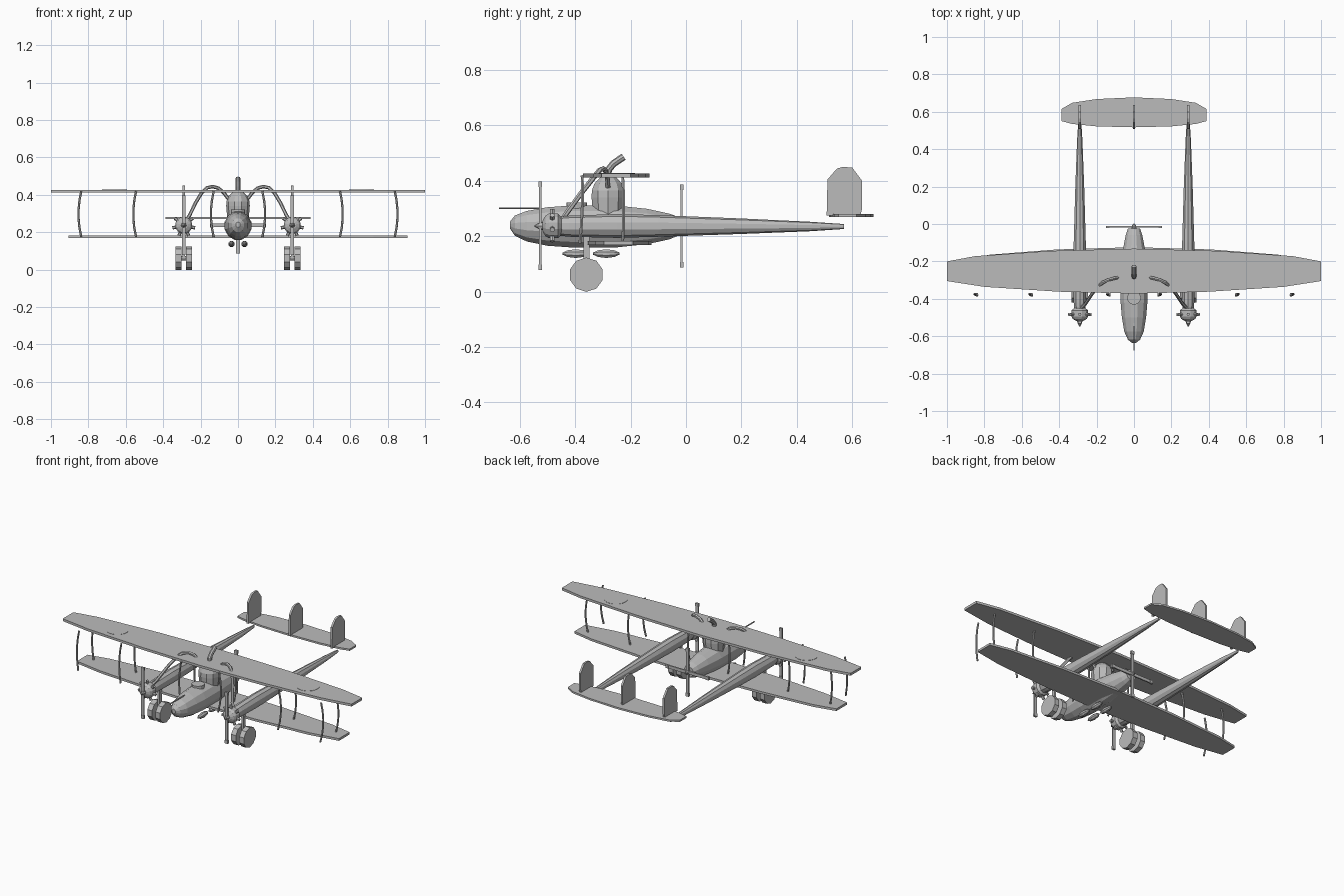
import bpy, bmesh, math
from mathutils import Vector, Matrix

if "Cube" in bpy.data.objects:
    bpy.data.objects.remove(bpy.data.objects["Cube"])

grey = bpy.data.materials.new("plain_grey")
grey.diffuse_color = (0.5, 0.5, 0.5, 1)
grey.use_nodes = True
grey.node_tree.nodes["Principled BSDF"].inputs["Base Color"].default_value = grey.diffuse_color


def finish(name, bm):
    bmesh.ops.recalc_face_normals(bm, faces=bm.faces)
    me = bpy.data.meshes.new(name)
    bm.to_mesh(me)
    bm.free()
    me.materials.append(grey)
    ob = bpy.data.objects.new(name, me)
    bpy.context.collection.objects.link(ob)
    return ob


def skin(name, rings):
    """Join rings of points into a closed body."""
    bm = bmesh.new()
    rows = [[bm.verts.new(p) for p in r] for r in rings]
    n = len(rows[0])
    for a, b in zip(rows, rows[1:]):
        for i in range(n):
            j = (i + 1) % n
            bm.faces.new((a[i], a[j], b[j], b[i]))
    bm.faces.new(rows[0])
    bm.faces.new(rows[-1])
    return finish(name, bm)


def body(name, x, stations, n=12):
    """Body along y from stations (y, half width, half height, centre z)."""
    rings = []
    for y, rx, rz, cz in stations:
        rings.append([(x + rx * math.cos(2 * math.pi * (i + .5) / n), y,
                       cz + rz * math.sin(2 * math.pi * (i + .5) / n)) for i in range(n)])
    return skin(name, rings)


def tube(name, pts, r, n=6):
    """Round tube along a path; r is one radius or one for each point."""
    pts = [Vector(p) for p in pts]
    rad = r if isinstance(r, (list, tuple)) else [r] * len(pts)
    rings = []
    for k, p in enumerate(pts):
        d = (pts[min(k + 1, len(pts) - 1)] - pts[max(k - 1, 0)]).normalized()
        ref = Vector((0, 1, 0)) if abs(d.y) < .9 else Vector((0, 0, 1))
        u = d.cross(ref).normalized()
        v = d.cross(u)
        rings.append([p + rad[k] * (u * math.cos(2 * math.pi * i / n) + v * math.sin(2 * math.pi * i / n))
                      for i in range(n)])
    return skin(name, rings)


def box(name, c, size, rot=None):
    bm = bmesh.new()
    m = Matrix.Translation(c) @ (rot or Matrix()) @ Matrix.Diagonal((*size, 1))
    bmesh.ops.create_cube(bm, size=1, matrix=m)
    return finish(name, bm)


def plate(name, half, z0, z1):
    """Horizontal plate from the right half of its outline."""
    full = half + [(-x, y) for x, y in reversed(half) if x > 0]
    return skin(name, [[(x, y, z) for x, y in full] for z in (z0, z1)])


def propeller(name, x, y, z, angles, radius):
    for k, a in enumerate(angles):
        rot = Matrix.Rotation(math.radians(a), 4, 'Y')
        off = rot @ Vector((0, 0, radius / 2))
        box(f"{name}_blade_{k}", Vector((x, y, z)) + off, (.019, .008, radius), rot)
        tip = rot @ Vector((0, 0, radius - .01))
        box(f"{name}_tip_{k}", Vector((x, y, z)) + tip, (.021, .013, .02), rot)


# Wings and tailplane
upper = [(0, -.372), (.4, -.362), (.8, -.336), (1, -.305), (1, -.2), (.85, -.172), (.45, -.144), (0, -.132)]
lower = [(x * .907, y + .008) for x, y in upper]
plate("upper_wing", upper, .412, .427)
plate("lower_wing", lower, .169, .183)
plate("tailplane", [(0, .517), (.2, .522), (.33, .535), (.388, .55), (.388, .615),
                    (.33, .648), (.2, .668), (0, .677)], .27, .281)

# Tail fins
fin = [(.508, .275), (.511, .405), (.545, .444), (.565, .45), (.6, .448), (.636, .4), (.636, .3), (.63, .275)]
for k, x in enumerate((-.29, 0, .29)):
    skin(f"tail_fin_{k}", [[(x + d, y, z) for y, z in fin] for d in (-.006, .006)])

# Central pod with rear pusher propeller
body("pod", 0, [(-.635, .012, .014, .24), (-.618, .034, .038, .238), (-.575, .054, .057, .236),
                (-.5, .067, .072, .235), (-.42, .074, .078, .235), (-.25, .074, .078, .235),
                (-.14, .062, .066, .235), (-.06, .046, .048, .235), (-.025, .034, .034, .236)])
tube("rear_hub", [(0, -.03, .237), (0, -.01, .237), (0, .004, .237)], [.014, .012, .002], 8)
propeller("rear_propeller", 0, -.016, .237, (0, 90, 180, 270), .15)

# Engine housing on top of the pod, with a bent chimney
tube("top_housing", [(0, -.281, z) for z in (.28, .34, .365, .39, .413)], [.058, .063, .062, .052, .03], 10)
tube("chimney", [(0, -.285, .4), (0, -.28, .44), (0, -.262, .462), (0, -.225, .487)], .013, 8)

# Gunner hatch and nose gun
tube("hatch", [(0, -.395, .295), (0, -.395, .322)], .037, 12)
tube("nose_gun", [(0, -.675, .301), (0, -.53, .301)], .004)

# Bombs under the pod
for x in (-.035, .035):
    for y in (-.398, -.288):
        body("bomb", x, [(y + d, r, r, .137) for d, r in
                         ((-.048, .004), (-.03, .013), (0, .017), (.03, .013), (.048, .004))], 8)

for s, side in ((-1, "left"), (1, "right")):
    x = .29 * s
    # Boom with radial engine and two-blade propeller
    body(side + "_boom", x, [(-.46, .03, .034, .236), (-.42, .034, .038, .236), (-.25, .036, .043, .237),
                             (-.1, .034, .039, .237), (.2, .025, .028, .236), (.45, .015, .017, .235),
                             (.57, .007, .009, .235)], 10)
    body(side + "_engine", x, [(-.518, .02, .02, .237), (-.508, .038, .038, .237), (-.495, .046, .046, .237),
                               (-.462, .046, .046, .237), (-.45, .032, .032, .237)], 12)
    for k in range(7):
        a = 2 * math.pi * k / 7 + math.pi / 2
        d = Vector((math.cos(a), 0, math.sin(a)))
        c = Vector((x, -.483, .237))
        tube(f"{side}_cylinder_{k}", [c + d * .035, c + d * .062], .009)
    tube(side + "_spinner", [(x, -.51, .237), (x, -.53, .237), (x, -.548, .237)], [.016, .012, .002], 8)
    propeller(side + "_propeller", x, -.526, .237, (0, 180), .16)

    # Exhaust pipe arching over the wing to the top housing
    tube(side + "_exhaust", [(s * a, b, c) for a, b, c in
                             ((.285, -.45, .255), (.262, -.43, .285), (.225, -.375, .36), (.195, -.335, .41),
                              (.165, -.312, .438), (.135, -.298, .444), (.105, -.29, .436),
                              (.075, -.284, .41), (.045, -.281, .37))], .0095)

    # Twin wheels on one leg
    for d in (-.028, .028):
        tube(side + "_wheel", [(x + d - .016, -.36, .061), (x + d + .016, -.36, .061)], .062, 10)
    tube(side + "_axle", [(x - .03, -.36, .061), (x + .03, -.36, .061)], .012, 8)
    box(side + "_leg", (x, -.36, .135), (.014, .022, .15))

    # Bowed wing struts
    for k, sx in enumerate((.13, .545, .838)):
        for end, y in (("front", -.375), ("rear", -.225)):
            tube(f"{side}_{end}_strut_{k}",
                 [(s * (sx + .015 * (1 - t * t)), y - .004 * t * t + (.004 * t if end == "front" else 0),
                   .297 + .122 * t) for t in (-1, -.6, -.2, .2, .6, 1)], .006)

    # Round wing marking
    tube(side + "_wing_marking", [(.66 * s, -.25, .425), (.66 * s, -.25, .4285)], .066, 20)
